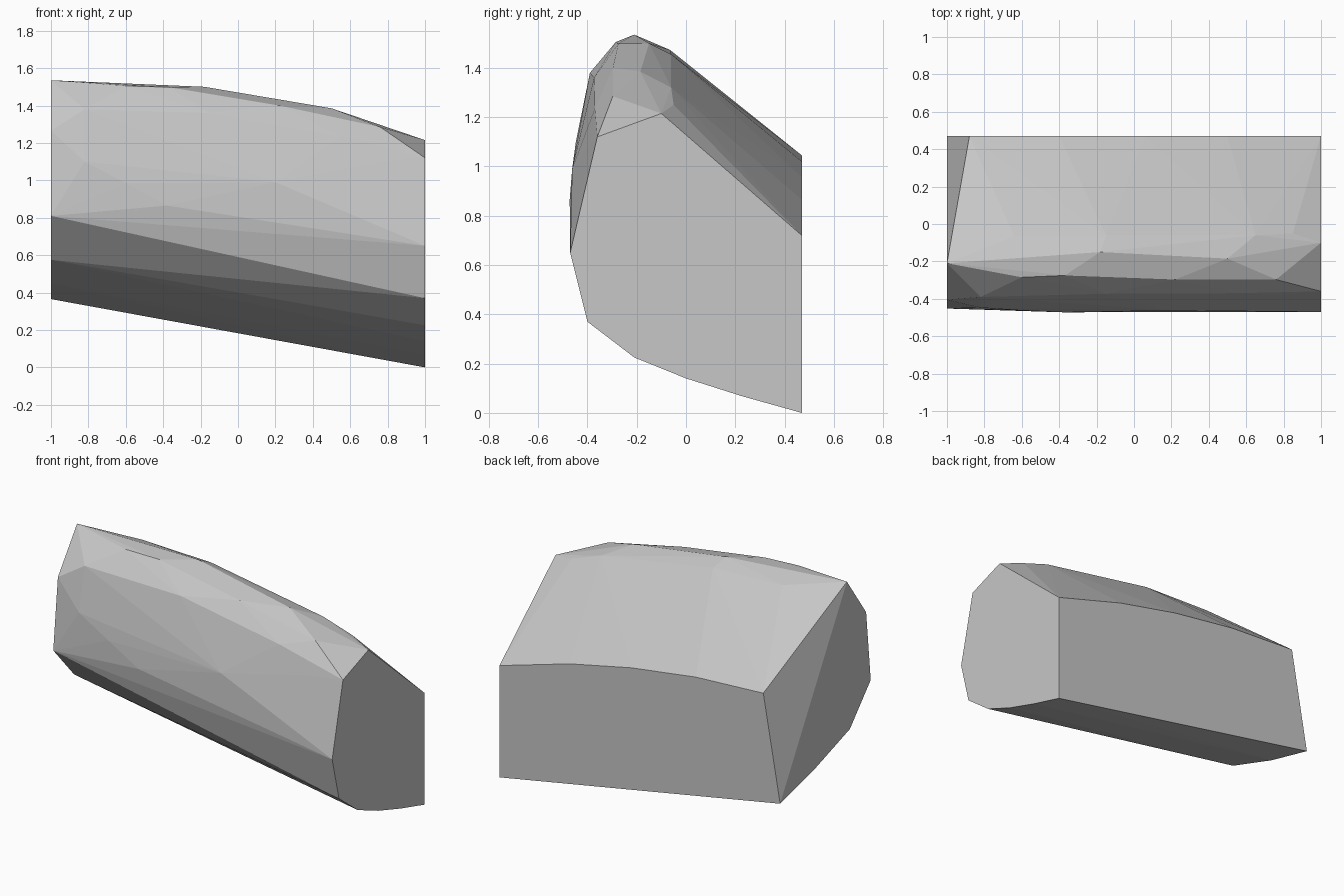
import bpy
import bmesh
from mathutils import Vector

# Remove the default cube
default_cube = bpy.data.objects.get("Cube")
if default_cube:
    bpy.data.objects.remove(default_cube, do_unlink=True)


def make_material(name, colour):
    material = bpy.data.materials.new(name)
    material.use_nodes = True
    material.diffuse_color = colour
    shader = material.node_tree.nodes["Principled BSDF"]
    shader.inputs["Base Color"].default_value = colour
    shader.inputs["Roughness"].default_value = 0.8
    return material


def profile_at(x, outline):
    """Place a (y, z) outline on the plane at x."""
    return [Vector((x, y, z)) for y, z in outline]


def edge_along(y, path):
    """Place an (x, z) path on the plane at y."""
    return [Vector((x, y, z)) for x, z in path]


def path_through(points):
    return [Vector(point) for point in points]


def build_convex_block(name, strips, material):
    """Wrap all the guide strips in one faceted convex block."""
    mesh = bpy.data.meshes.new(name)
    block = bpy.data.objects.new(name, mesh)
    bpy.context.collection.objects.link(block)
    bm = bmesh.new()
    for strip in strips:
        for point in strip:
            bm.verts.new(point)
    bmesh.ops.convex_hull(bm, input=bm.verts[:])
    loose = [vert for vert in bm.verts if not vert.link_faces]
    bmesh.ops.delete(bm, geom=loose, context="VERTS")
    bmesh.ops.recalc_face_normals(bm, faces=bm.faces[:])
    for face in bm.faces:
        face.smooth = False
    bm.to_mesh(mesh)
    bm.free()
    mesh.materials.append(material)
    return block


# Flat end on the low side
low_end = profile_at(1, [
    (.47, 0), (.23, .067), (0, .14), (-.21, .225), (-.4, .37),
    (-.47, .65), (-.36, 1.12), (-.1, 1.215), (.47, .72)])

# End on the high side, its upper back corner is cut away
high_end = profile_at(-1, [
    (.47, .365), (.13, .45), (-.24, .575),
    (-.452, .81), (-.405, 1.265), (-.21, 1.535)])

# Arched upper edge of the back wall
back_edge = edge_along(.47, [
    (.5, .865), (.06, .957), (-.4, 1.02), (-.88, 1.045)])

# Two chains of ridge corners, front and rear
front_ridge = path_through([
    (-.6, -.285, 1.505), (-.37, -.275, 1.498),
    (.22, -.297, 1.4), (.76, -.297, 1.285)])
rear_ridge = path_through([
    (-.18, -.15, 1.5), (.5, -.185, 1.385)])

# Shoulder where the ridge meets the sloping roof
roof_shoulder = path_through([
    (-.64, -.065, 1.473), (-.15, -.06, 1.455),
    (.65, -.06, 1.32), (.85, -.05, 1.25)])

# Gently bulging front wall
front_wall = path_through([
    (-.82, -.39, 1.38), (-.15, -.373, 1.36), (.55, -.37, 1.235),
    (.78, -.385, 1.1), (-.82, -.447, 1.1), (-.6, -.462, .985),
    (.2, -.462, .99), (-.38, -.472, .865)])

stone_grey = make_material("stone grey", (.57, .57, .57, 1))
build_convex_block(
    "faceted_block",
    [low_end, high_end, back_edge, front_ridge,
     rear_ridge, roof_shoulder, front_wall],
    stone_grey)
